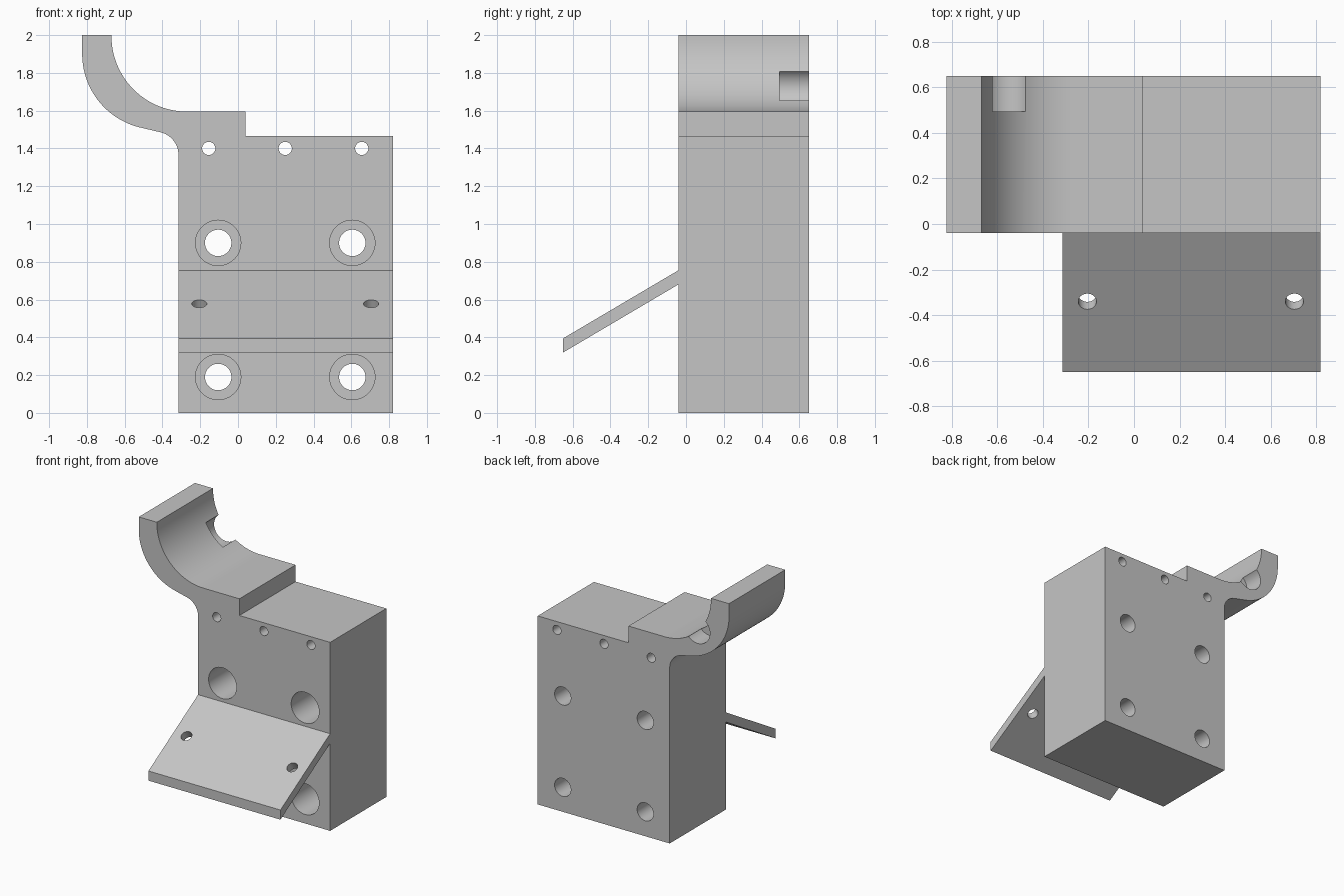
import bpy, bmesh
from math import radians, sin, cos, atan2, pi
from mathutils import Vector, Matrix

cube = bpy.data.objects.get("Cube")
if cube:
    bpy.data.objects.remove(cube, do_unlink=True)

# Single plain grey
grey = bpy.data.materials.new("plain_grey")
grey.use_nodes = True
colour = (0.56, 0.56, 0.56, 1)
grey.diffuse_color = colour
grey.node_tree.nodes["Principled BSDF"].inputs["Base Color"].default_value = colour

X0, X1 = -0.315, 0.82       # block sides
FRONT, BACK = -0.04, 0.65   # block depth


def finish(name, bm):
    bmesh.ops.recalc_face_normals(bm, faces=bm.faces)
    mesh = bpy.data.meshes.new(name)
    bm.to_mesh(mesh)
    bm.free()
    mesh.materials.append(grey)
    obj = bpy.data.objects.new(name, mesh)
    bpy.context.scene.collection.objects.link(obj)
    return obj


def prism(name, points, sweep):
    bm = bmesh.new()
    face = bm.faces.new([bm.verts.new(p) for p in points])
    result = bmesh.ops.extrude_face_region(bm, geom=[face], use_keep_orig=True)
    moved = [g for g in result["geom"] if isinstance(g, bmesh.types.BMVert)]
    bmesh.ops.translate(bm, vec=Vector(sweep), verts=moved)
    return finish(name, bm)


def arc(cx, cz, r, start, end, steps=24):
    angles = [radians(start + (end - start) * i / steps) for i in range(steps + 1)]
    return [(cx + r * cos(a), cz + r * sin(a)) for a in angles]


def drill(target, centre, radius, length, axis):
    bm = bmesh.new()
    turn = Vector((0, 0, 1)).rotation_difference(Vector(axis)).to_matrix().to_4x4()
    bmesh.ops.create_cone(bm, cap_ends=True, segments=48, radius1=radius, radius2=radius,
                          depth=length, matrix=Matrix.Translation(centre) @ turn)
    cutter = finish("hole_cutter", bm)
    cutter.hide_render = True
    mod = target.modifiers.new("hole", "BOOLEAN")
    mod.operation, mod.solver, mod.object = "DIFFERENCE", "EXACT", cutter
    bpy.context.view_layer.objects.active = target
    bpy.ops.object.modifier_apply(modifier=mod.name)
    bpy.data.objects.remove(cutter, do_unlink=True)


# Block with curved hook, drawn as one side-on outline
outline = [(X0, 0), (X1, 0), (X1, 1.465), (0.04, 1.465), (0.04, 1.595)]
outline += arc(-0.27, 1.995, 0.4, 270, 180)            # inside of hook
outline += [(-0.67, 2.0), (-0.825, 2.0)]
outline += arc(-0.425, 1.9, 0.4, 180, 256)             # outside of hook
outline += arc(X0 - 0.124, 1.365, 0.124, 76, 0, 16)    # fillet under hook
block = prism("hooked_block", [(x, FRONT, z) for x, z in outline], (0, BACK - FRONT, 0))

# Counterbored mounting holes
for x in (-0.105, 0.605):
    for z in (0.19, 0.9):
        drill(block, (x, 0.3, z), 0.07, 1.2, (0, 1, 0))
        drill(block, (x, FRONT + 0.1, z), 0.12, 0.6, (0, 1, 0))

# Small holes along the top edge
for x in (-0.155, 0.25, 0.655):
    drill(block, (x, 0.3, 1.4), 0.035, 1.2, (0, 1, 0))

# Blind round notch in the back of the hook
drill(block, (-0.555, 0.645, 1.725), 0.106, 0.3, (0, 1, 0))

# Sloping front plate with two holes square to its face
side = [(FRONT, 0.755), (-0.65, 0.395), (-0.65, 0.32), (FRONT, 0.68)]
plate = prism("sloping_plate", [(X0, y, z) for y, z in side], (X1 - X0, 0, 0))
slope = atan2(0.36, 0.61)
for x in (-0.205, 0.705):
    drill(plate, (x, -0.34, 0.577), 0.04, 0.4, (0, -sin(slope), cos(slope)))

# Smooth curves, crisp edges
bpy.ops.object.select_all(action="DESELECT")
for obj in (block, plate):
    obj.select_set(True)
bpy.context.view_layer.objects.active = block
bpy.ops.object.shade_smooth_by_angle(angle=radians(30))
